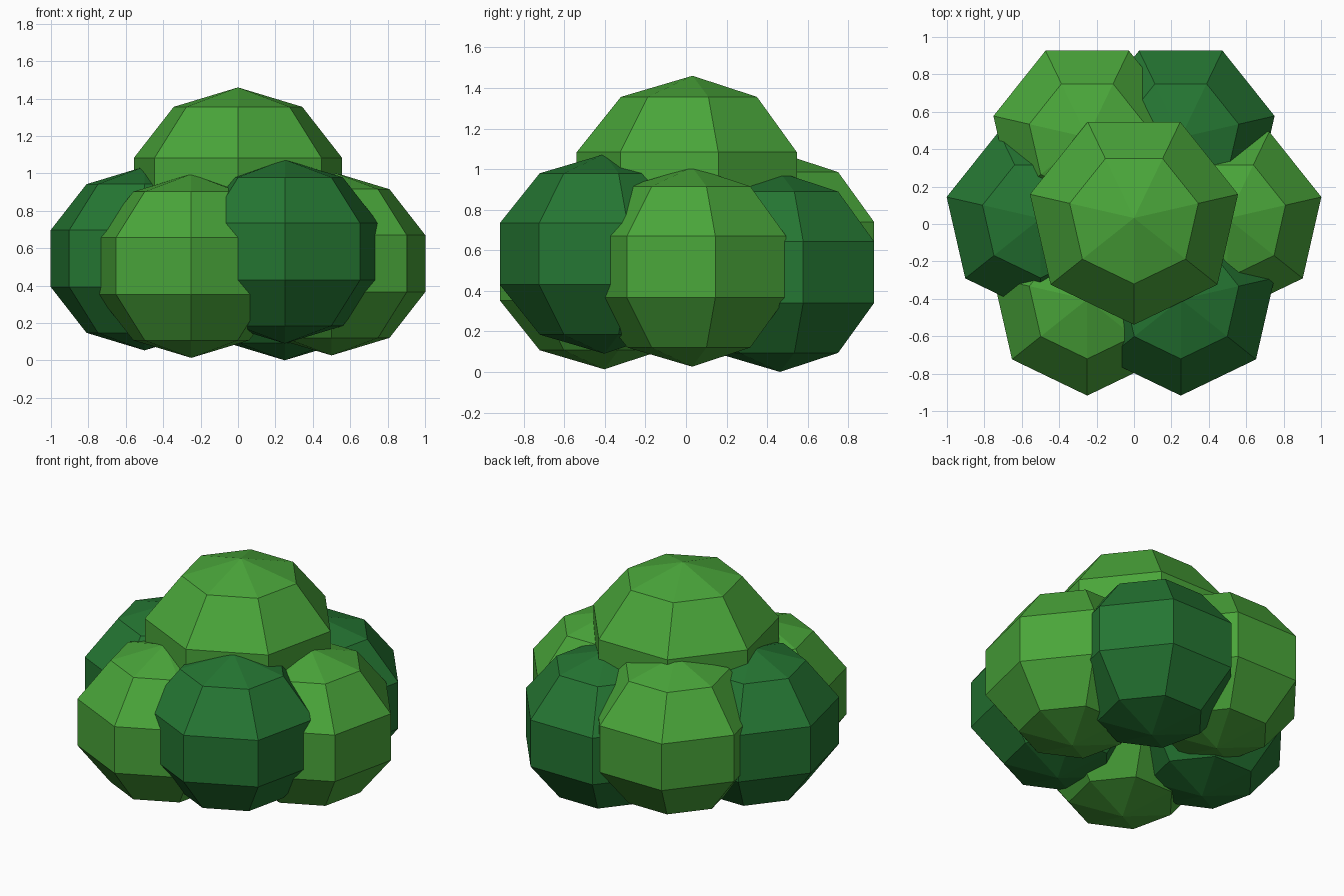
import bpy, bmesh, math

if "Cube" in bpy.data.objects:
    bpy.data.objects.remove(bpy.data.objects["Cube"])


def material(name, rgb):
    m = bpy.data.materials.new(name)
    m.diffuse_color = (*rgb, 1)
    m.use_nodes = True
    m.node_tree.nodes["Principled BSDF"].inputs["Base Color"].default_value = m.diffuse_color
    return m


light = material("light_green", (0.068, 0.38, 0.042))
dark = material("dark_green", (0.018, 0.18, 0.032))

SEGMENTS, RINGS = 7, 5


def leaf_ball(name, centre, radius, mat):
    """Low-poly, slightly flattened sphere with a corner facing the front."""
    height = radius * 0.908
    bm = bmesh.new()
    top = bm.verts.new((0, 0, height))
    bottom = bm.verts.new((0, 0, -height))
    rings = []
    for i in range(1, RINGS):
        t = math.pi * i / RINGS
        ring = []
        for j in range(SEGMENTS):
            a = -math.pi / 2 + math.tau * j / SEGMENTS
            ring.append(bm.verts.new((radius * math.sin(t) * math.cos(a),
                                      radius * math.sin(t) * math.sin(a),
                                      height * math.cos(t))))
        rings.append(ring)
    for j in range(SEGMENTS):
        k = (j + 1) % SEGMENTS
        bm.faces.new((top, rings[0][j], rings[0][k]))
        bm.faces.new((bottom, rings[-1][k], rings[-1][j]))
        for upper, lower in zip(rings, rings[1:]):
            bm.faces.new((upper[j], lower[j], lower[k], upper[k]))
    bmesh.ops.recalc_face_normals(bm, faces=bm.faces)
    mesh = bpy.data.meshes.new(name)
    bm.to_mesh(mesh)
    bm.free()
    mesh.materials.append(mat)
    ob = bpy.data.objects.new(name, mesh)
    ob.location = centre
    bpy.context.collection.objects.link(ob)


# Six foliage balls in a ring, alternating colours, at uneven heights
names = ["right", "back_right", "back_left", "left", "front_left", "front_right"]
heights = [0.518, 0.492, 0.588, 0.545, 0.505, 0.582]
for i, (n, z) in enumerate(zip(names, heights)):
    a = math.tau * i / 6
    leaf_ball("foliage_" + n, (0.5 * math.cos(a), 0.03 + 0.5 * math.sin(a), z),
              0.541, dark if i % 2 else light)

# Larger crown ball on top
leaf_ball("foliage_crown", (0, 0.032, 0.915), 0.6, light)
